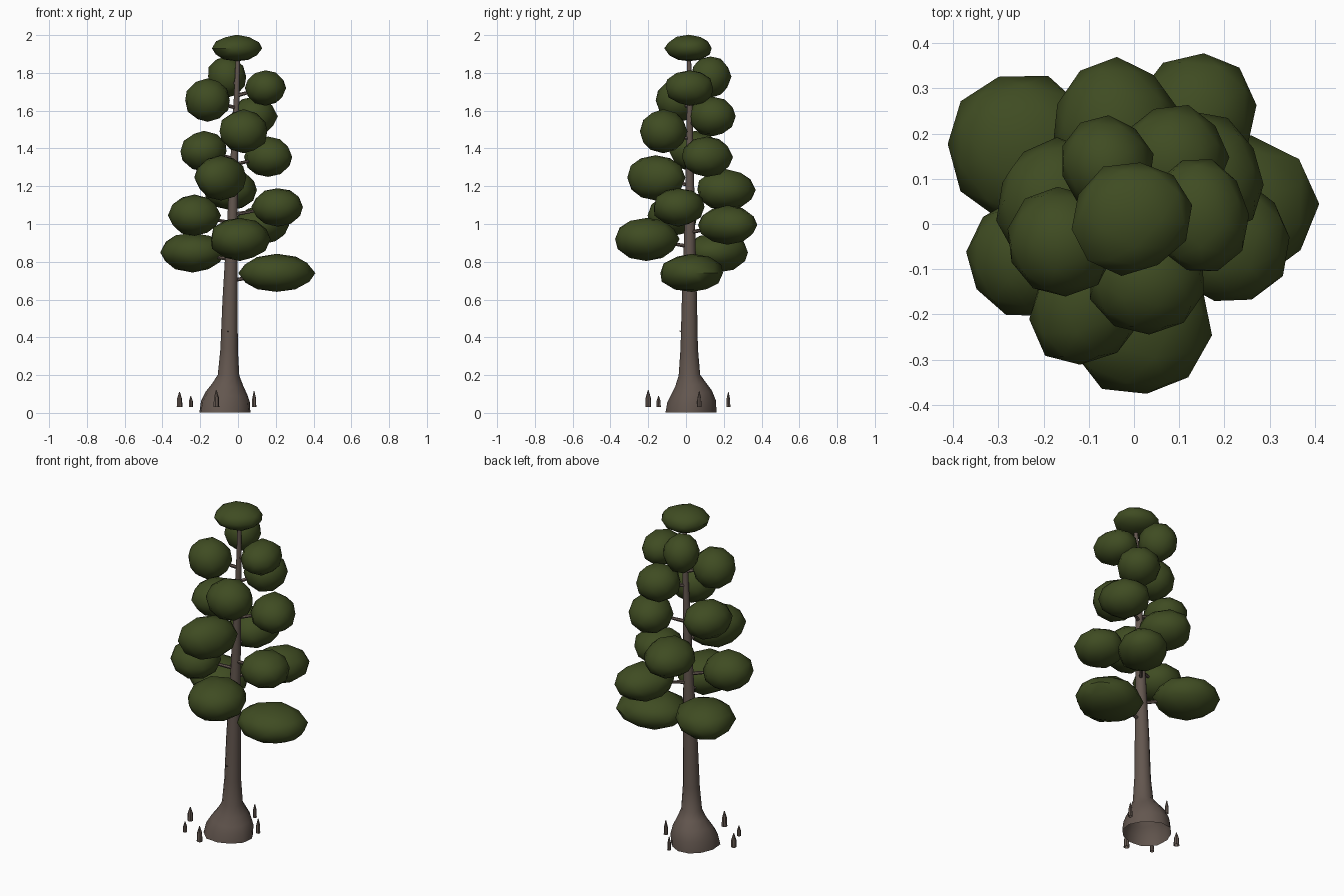
import bpy, bmesh, math, random
from mathutils import Vector, Matrix

random.seed(4)
cube = bpy.data.objects.get("Cube")
if cube:
    bpy.data.objects.remove(cube, do_unlink=True)


def make_material(name, rgb):
    mat = bpy.data.materials.new(name)
    mat.use_nodes = True
    mat.diffuse_color = (*rgb, 1)
    mat.node_tree.nodes["Principled BSDF"].inputs["Base Color"].default_value = (*rgb, 1)
    return mat


leaf_green = make_material("leaf_green", (0.05, 0.072, 0.016))
bark_brown = make_material("bark_brown", (0.125, 0.094, 0.078))


def finish(bm, name, mat):
    """Turn a bmesh into a smooth shaded object that keeps sharp edges."""
    bmesh.ops.recalc_face_normals(bm, faces=bm.faces)
    mesh = bpy.data.meshes.new(name)
    bm.to_mesh(mesh)
    bm.free()
    mesh.materials.append(mat)
    obj = bpy.data.objects.new(name, mesh)
    bpy.context.collection.objects.link(obj)
    bpy.ops.object.select_all(action="DESELECT")
    obj.select_set(True)
    bpy.context.view_layer.objects.active = obj
    bpy.ops.object.shade_smooth_by_angle(angle=math.radians(40))


def tube(name, path, sides, lobe=0):
    """Loft rings along (x, y, z, radius) points; lobe skews the foot."""
    bm = bmesh.new()
    centres = [Vector(p[:3]) for p in path]
    rings = []
    for i, centre in enumerate(centres):
        along = centres[min(i + 1, len(path) - 1)] - centres[max(i - 1, 0)]
        turn = Vector((0, 0, 1)).rotation_difference(along)
        skew = lobe * max(0, 1 - centre.z / .2)
        ring = []
        for s in range(sides):
            a = math.tau * s / sides
            r = path[i][3] * (1 - skew * math.cos(a - math.pi / 4) ** 3)
            ring.append(bm.verts.new(
                centre + turn @ Vector((math.cos(a) * r, math.sin(a) * r, 0))))
        rings.append(ring)
    for low, high in zip(rings, rings[1:]):
        for s in range(sides):
            t = (s + 1) % sides
            bm.faces.new((low[s], low[t], high[t], high[s]))
    bm.faces.new(rings[-1])
    finish(bm, name, bark_brown)


def foliage(name, centre, radial, across, half_height):
    """Faceted leaf clump, stretched away from the trunk."""
    bm = bmesh.new()
    bmesh.ops.create_icosphere(bm, subdivisions=2, radius=1)
    spin = Matrix.Rotation(random.uniform(0, math.tau), 3, "Z")
    aim = Matrix.Rotation(math.atan2(centre.y, centre.x), 3, "Z")
    for v in bm.verts:
        p = spin @ v.co
        swell = random.uniform(0.97, 1.06)
        v.co = centre + aim @ Vector((
            p.x * radial * swell, p.y * across * swell,
            p.z * half_height * random.uniform(0.97, 1.03)))
    finish(bm, name, leaf_green)


# Trunk with a bell shaped foot
trunk_path = [
    (-.06, .036, .002, .135), (-.06, .036, .06, .129), (-.057, .032, .105, .11),
    (-.053, .025, .15, .082), (-.05, .018, .2, .057), (-.047, .017, .34, .046),
    (-.042, .018, .6, .04), (-.03, .02, 1, .028), (-.018, .02, 1.4, .019),
    (-.008, .02, 1.65, .015), (0, .015, 1.9, .011),
]
tube("trunk", trunk_path, 12, lobe=.2)


def trunk_at(z):
    for a, b in zip(trunk_path, trunk_path[1:]):
        if z <= b[2]:
            return Vector(a[:3]).lerp(Vector(b[:3]), (z - a[2]) / (b[2] - a[2]))


# Leaf clumps spiralling up the trunk: x, y, z, radial, across, half height
clumps = [
    (.205, .03, .74, .2, .17, .1), (-.24, .165, .85, .18, .16, .105),
    (.01, -.21, .92, .17, .158, .115), (.125, .22, .995, .163, .135, .102),
    (-.23, -.07, 1.045, .135, .133, .11), (.21, -.04, 1.09, .135, .138, .102),
    (-.04, .21, 1.18, .155, .138, .108), (-.09, -.16, 1.245, .163, .125, .12),
    (.16, .11, 1.355, .122, .14, .108), (-.18, .05, 1.385, .122, .138, .107),
    (.03, -.12, 1.49, .125, .13, .115), (.085, .14, 1.57, .122, .118, .107),
    (-.16, -.04, 1.655, .12, .12, .115), (.145, .02, 1.72, .107, .13, .095),
    (-.06, .13, 1.78, .107, .1, .11),
]
for i, (x, y, z, radial, across, half) in enumerate(clumps, 1):
    centre = Vector((x, y, z))
    foliage(f"foliage_{i}", centre, radial, across, half)
    # Thin branch from the trunk into the clump
    start = trunk_at(z - .04)
    tube(f"branch_{i}", [(*start, .011), (*centre, .005)], 6)

foliage("crown", Vector((-.006, .015, 1.93)), .122, .132, .07)

# Dead twig low on the trunk
tube("dead_twig", [(-.045, 0, .42, .005), (-.055, -.035, .435, .002)], 5)

# Pointed root knobs around the foot: x, y, height, radius
knobs = [
    (-.31, -.01, .08, .016), (-.25, -.145, .06, .012), (-.115, -.2, .09, .016),
    (.085, .07, .085, .012), (-.045, .224, .08, .011),
]
for i, (x, y, height, r) in enumerate(knobs, 1):
    tube(f"root_knob_{i}", [
        (x, y, .03, r), (x, y, .03 + height * .55, r * .88),
        (x, y, .03 + height, r * .15),
    ], 7)
